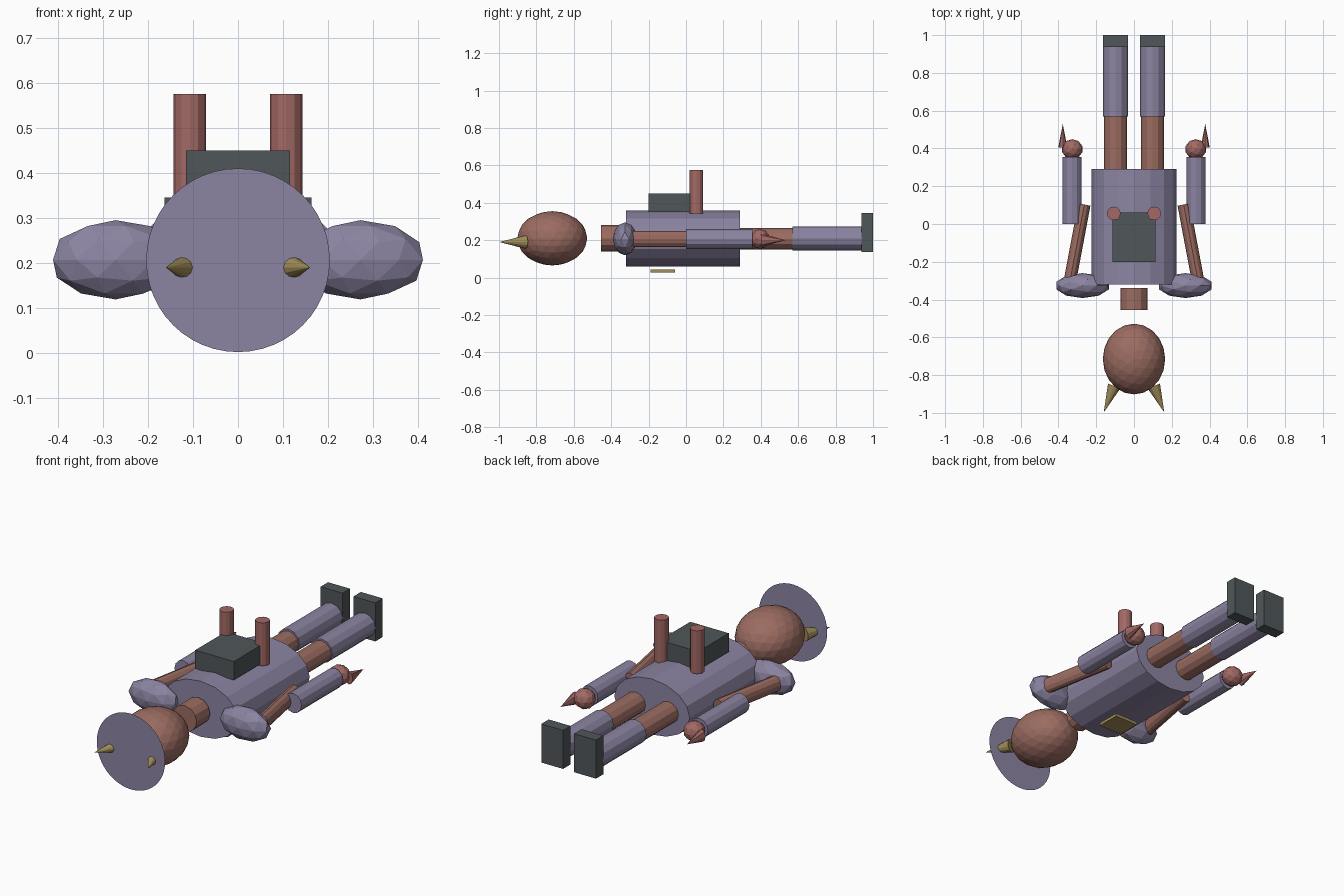
import bpy
from mathutils import Vector

if "Cube" in bpy.data.objects:
    bpy.data.objects.remove(bpy.data.objects["Cube"])


def make_mat(name, rgb):
    m = bpy.data.materials.new(name)
    m.diffuse_color = (*rgb, 1)
    m.use_nodes = True
    m.node_tree.nodes["Principled BSDF"].inputs["Base Color"].default_value = m.diffuse_color
    return m


SKIN = make_mat("skin", (0.33, 0.15, 0.12))
RED = make_mat("red", (0.36, 0.14, 0.13))
CLOTH = make_mat("cloth", (0.26, 0.23, 0.36))
DARK = make_mat("dark", (0.08, 0.095, 0.1))
GOLD = make_mat("gold", (0.36, 0.27, 0.1))


def finish(name, mat):
    ob = bpy.context.object
    ob.name = name
    ob.data.materials.append(mat)
    return ob


def rod(name, a, b, rx, rz, mat, sides=12, tip=1.0):
    """Elliptical cylinder (tip=1) or cone (tip=0) from a to b."""
    a, b = Vector(a), Vector(b)
    d = b - a
    bpy.ops.mesh.primitive_cone_add(vertices=sides, radius1=1, radius2=tip, depth=d.length,
                                    location=(a + b) / 2)
    ob = finish(name, mat)
    ob.scale = (rx, rz, 1)
    ob.rotation_euler = d.to_track_quat('Z', 'Y').to_euler()
    if abs(d.normalized().z) < 0.5:
        # local y is kept vertical so rz is the height radius
        y = Vector((0, 0, 1))
        z = d.normalized()
        x = y.cross(z)
        from mathutils import Matrix
        ob.rotation_euler = Matrix((x, y, z)).transposed().to_euler()
    return ob


def ball(name, c, r, mat, sub):
    bpy.ops.mesh.primitive_ico_sphere_add(subdivisions=sub, radius=1, location=c)
    ob = finish(name, mat)
    ob.scale = r
    return ob


def box(name, lo, hi, mat):
    lo, hi = Vector(lo), Vector(hi)
    bpy.ops.mesh.primitive_cube_add(size=1, location=(lo + hi) / 2)
    ob = finish(name, mat)
    ob.scale = hi - lo
    return ob


# Body, neck and head
rod("torso", (0, -0.32, 0.21), (0, 0.29, 0.21), 0.225, 0.15, CLOTH, 16)
rod("neck", (0, -0.455, 0.21), (0, -0.34, 0.21), 0.072, 0.07, SKIN)
ball("head", (0, -0.715, 0.21), (0.165, 0.187, 0.145), SKIN, 3)

# Flat face disc
bpy.ops.mesh.primitive_circle_add(vertices=48, radius=0.204, fill_type='NGON',
                                  location=(0, -0.912, 0.206), rotation=(1.5708, 0, 0))
finish("face_disc", CLOTH)

# Backpack and belly plate
box("backpack", (-0.115, -0.2, 0.35), (0.115, 0.06, 0.45), DARK)
box("belly_plate", (-0.07, -0.19, 0.026), (0.07, -0.06, 0.042), GOLD)

# Paired parts
for s, side in ((-1, "left"), (1, "right")):
    rod(side + "_horn", (s * 0.105, -0.858, 0.19), (s * 0.16, -0.997, 0.19),
        0.035, 0.036, GOLD, 12, 0)
    ball(side + "_shoulder", (s * 0.272, -0.326, 0.207), (0.146, 0.066, 0.088), CLOTH, 2)
    rod(side + "_upper_arm", (s * 0.337, -0.29, 0.207), (s * 0.263, 0.103, 0.207),
        0.033, 0.043, SKIN)
    rod(side + "_forearm", (s * 0.328, 0, 0.207), (s * 0.328, 0.355, 0.207),
        0.051, 0.053, CLOTH)
    ball(side + "_hand", (s * 0.327, 0.396, 0.207), (0.056, 0.053, 0.053), RED, 2)
    rod(side + "_claw", (s * 0.377, 0.405, 0.2), (s * 0.377, 0.53, 0.2),
        0.024, 0.035, RED, 8, 0)
    rod(side + "_thigh", (s * 0.098, 0.27, 0.207), (s * 0.098, 0.58, 0.207),
        0.06, 0.057, SKIN)
    rod(side + "_shin", (s * 0.098, 0.57, 0.21), (s * 0.098, 0.94, 0.21),
        0.066, 0.064, CLOTH)
    box(side + "_boot", (s * 0.098 - 0.065, 0.937, 0.137), (s * 0.098 + 0.065, 1.0, 0.345), DARK)
    rod(side + "_exhaust_pipe", (s * 0.107, 0.056, 0.343), (s * 0.107, 0.056, 0.575),
        0.036, 0.036, RED)
